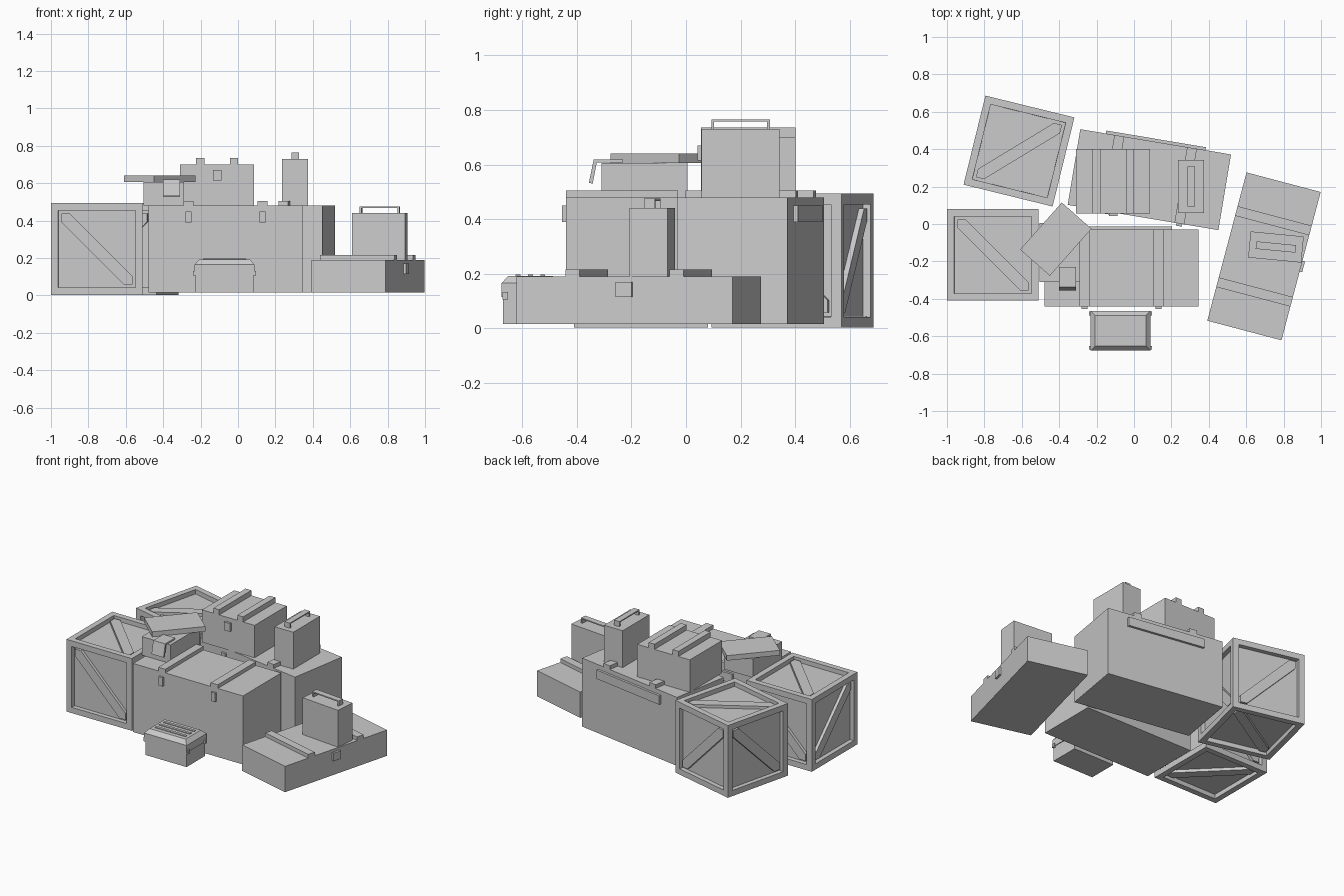
import bpy, bmesh
from math import radians
from mathutils import Matrix, Vector

if "Cube" in bpy.data.objects:
    bpy.data.objects.remove(bpy.data.objects["Cube"])


def add_box(bm, x0, x1, y0, y1, z0, z1):
    m = Matrix.Translation(((x0 + x1) / 2, (y0 + y1) / 2, (z0 + z1) / 2)) \
        @ Matrix.Diagonal((x1 - x0, y1 - y0, z1 - z0, 1))
    return bmesh.ops.create_cube(bm, size=1, matrix=m)['verts']


def add_prism(bm, pts, depth):
    """Extrude a closed outline of 3D points along a vector."""
    face = bm.faces.new([bm.verts.new(p) for p in pts])
    new = bmesh.ops.extrude_face_region(bm, geom=[face], use_keep_orig=True)['geom']
    verts = [g for g in new if isinstance(g, bmesh.types.BMVert)]
    bmesh.ops.translate(bm, vec=Vector(depth), verts=verts)


def finish(bm, name, loc=(0, 0, 0), rot=0):
    bmesh.ops.recalc_face_normals(bm, faces=bm.faces)
    me = bpy.data.meshes.new(name)
    bm.to_mesh(me)
    bm.free()
    ob = bpy.data.objects.new(name, me)
    ob.location = loc
    ob.rotation_euler.z = radians(rot)
    bpy.context.collection.objects.link(ob)
    return ob


def boxes(name, items, loc=(0, 0, 0), rot=0):
    bm = bmesh.new()
    for b in items:
        add_box(bm, *b)
    return finish(bm, name, loc, rot)


def crate(name, loc, rot, s=0.49, border=0.055, deep=0.03):
    """Wooden cube: framed recessed panels, one diagonal brace per face."""
    bm = bmesh.new()
    bmesh.ops.create_cube(bm, size=s)
    bmesh.ops.recalc_face_normals(bm, faces=bm.faces)
    faces = list(bm.faces)
    bmesh.ops.inset_individual(bm, faces=faces, thickness=border)
    bmesh.ops.inset_individual(bm, faces=faces, thickness=0.0005, depth=-deep)
    finish(bm, name + "_frame", loc, rot)
    h, w, d = s / 2 - border, 0.045, s / 2
    outline = [(-h, h), (-h + w, h), (h, w - h), (h, -h), (h - w, -h), (-h, h - w)]
    bm = bmesh.new()
    for sg in (-1, 1):
        a, t = sg * (d - deep - 0.002), sg * (deep - 0.008)
        add_prism(bm, [(u, v, a) for u, v in outline], (0, 0, t))
        add_prism(bm, [(-sg * u, a, v) for u, v in outline], (0, t, 0))
        add_prism(bm, [(a, -sg * u, v) for u, v in outline], (t, 0, 0))
    finish(bm, name + "_braces", loc, rot)


def chest(name, loc, rot, size, straps, strap_w, strap_h, latches, latch, back_bar=False):
    """Box with top straps, front latches (w, z0, z1) and optional back rail."""
    L, W, H = size
    boxes(name + "_body", [(-L / 2, L / 2, -W / 2, W / 2, 0, H)], loc, rot)
    boxes(name + "_straps", [(x - strap_w / 2, x + strap_w / 2, -W / 2, W / 2, H - 0.005, H + strap_h)
                             for x in straps], loc, rot)
    lw, z0, z1 = latch
    boxes(name + "_latches", [(x - lw / 2, x + lw / 2, -W / 2 - 0.014, -W / 2 + 0.005, z0, z1)
                              for x in latches], loc, rot)
    if back_bar:
        boxes(name + "_back_rail", [(-0.27, 0.27, W / 2 - 0.005, W / 2 + 0.016, H - 0.09, H - 0.03)], loc, rot)


def can(name, loc, rot, L=0.285, W=0.14, H=0.25):
    """Tall narrow ammo can with a carry handle along its length."""
    boxes(name + "_body", [(-L / 2, L / 2, -W / 2, W / 2, 0, H)], loc, rot)
    g, w = 0.107, 0.02
    boxes(name + "_handle", [(-g, g, -w, w, H + 0.027, H + 0.035),
                             (-g, -g + 0.01, -w, w, H, H + 0.027),
                             (g - 0.01, g, -w, w, H, H + 0.027)], loc, rot)


# Wooden crates
crate("left_crate", (-0.755, -0.165, 0.248), 0)
crate("back_crate", (-0.615, 0.39, 0.248), 76.2)

# Large chests
pair = (-0.197, 0.197)
chest("front_chest", (-0.067, -0.235, 0.015), 0, (0.825, 0.41, 0.465),
      pair, 0.053, 0.025, pair, (0.032, 0.375, 0.435), True)
chest("rear_chest", (0.082, 0.237, 0.015), -9.5, (0.817, 0.41, 0.465),
      pair, 0.053, 0.025, pair, (0.032, 0.375, 0.435), True)
chest("flat_chest", (0.695, -0.173, 0.015), 75.2, (0.82, 0.41, 0.175),
      pair, 0.053, 0.025, (0,), (0.06, 0.1, 0.155))

# Medium case on the rear chest
chest("upper_case", (-0.112, 0.228, 0.48), 0, (0.395, 0.345, 0.22),
      (-0.09, 0.09), 0.044, 0.035, (0,), (0.045, 0.135, 0.19))

# Ammo cans
can("upper_can", (0.305, 0.2, 0.48), 90)
can("lower_can", (0.759, -0.123, 0.19), -5.5)

# Small open case with its lid lying askew and a hanging latch strap
boxes("small_case", [(-0.505, -0.29, -0.31, 0.005, 0.48, 0.606)])
boxes("loose_lid", [(-0.168, 0.168, -0.106, 0.106, 0, 0.034)], (-0.418, -0.081, 0.606), 48.5)
bm = bmesh.new()
flap = [(-0.23, 0.608), (-0.23, 0.619), (-0.338, 0.619), (-0.356, 0.533), (-0.342, 0.53), (-0.327, 0.608)]
add_prism(bm, [(-0.4, y, z) for y, z in flap], (0.09, 0, 0))
finish(bm, "hanging_flap")

# Tool box on the ground in front, with a bevelled lid
loc = (-0.072, -0.57, 0)
boxes("toolbox_base", [(-0.155, 0.155, -0.1, 0.1, 0.015, 0.118)], loc)
bm = bmesh.new()
add_box(bm, -0.16, 0.16, -0.106, 0.106, 0.115, 0.165)
top = max(bm.faces, key=lambda f: f.calc_center_median().z)
bmesh.ops.inset_region(bm, faces=[top], thickness=0.035)
bmesh.ops.translate(bm, vec=(0, 0, 0.027), verts=top.verts)
finish(bm, "toolbox_lid", loc)
boxes("toolbox_lid_slats", [(-0.115, 0.115, y - 0.009, y + 0.009, 0.19, 0.197)
                            for y in (-0.045, 0, 0.045)], loc)
boxes("toolbox_corner_clips", [(sx * 0.16 - 0.008, sx * 0.16 + 0.008, sy * 0.092 - 0.01, sy * 0.092 + 0.01,
                                0.106, 0.132) for sx in (-1, 1) for sy in (-1, 1)], loc)
